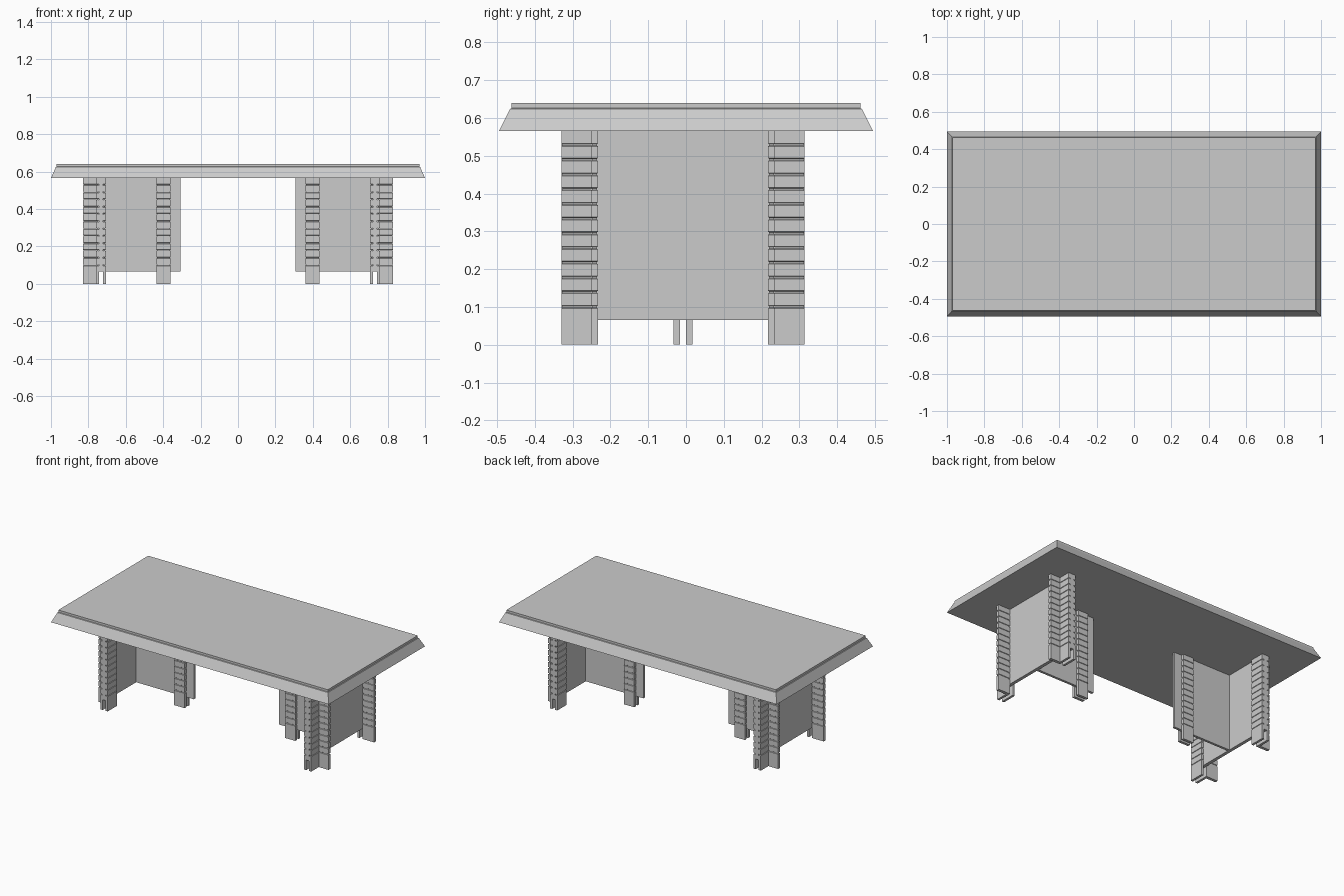
import bpy, bmesh

if "Cube" in bpy.data.objects:
    bpy.data.objects.remove(bpy.data.objects["Cube"])

Z_TOP = 0.565   # underside of the table top


def loft(name, rings):
    """Closed solid through rectangular rings (x0, x1, y0, y1, z)."""
    bm = bmesh.new()
    loops = [[bm.verts.new(p) for p in ((x0, y0, z), (x1, y0, z), (x1, y1, z), (x0, y1, z))]
             for x0, x1, y0, y1, z in rings]
    for a, b in zip(loops, loops[1:]):
        for i in range(4):
            j = (i + 1) % 4
            bm.faces.new((a[i], a[j], b[j], b[i]))
    bm.faces.new(loops[0][::-1])
    bm.faces.new(loops[-1])
    bmesh.ops.recalc_face_normals(bm, faces=bm.faces)
    me = bpy.data.meshes.new(name)
    bm.to_mesh(me)
    bm.free()
    ob = bpy.data.objects.new(name, me)
    bpy.context.collection.objects.link(ob)
    return ob


def span(side, a, b):
    return sorted((side * a, side * b))


def panel(name, xs, ys):
    return loft(name, [(*xs, *ys, 0.066), (*xs, *ys, Z_TOP)])


def leg_plate(name, xs, ys, d=0.003):
    """Upright leg flange with small horizontal grooves."""
    inner = (xs[0] + d, xs[1] - d, ys[0] + d, ys[1] - d)
    rings = [(*xs, *ys, 0)]
    for i in range(12):
        z = 0.10 + i * 0.039
        rings += [(*xs, *ys, z - 0.004), (*inner, z - 0.002),
                  (*inner, z + 0.002), (*xs, *ys, z + 0.004)]
    rings.append((*xs, *ys, Z_TOP))
    return loft(name, rings)


# table top with sloping edge and thin upright rim
loft("table_top", [(-s, s, -w, w, z) for s, w, z in
                   ((1.0, 0.495, Z_TOP), (0.974, 0.466, 0.624),
                    (0.97, 0.462, 0.626), (0.97, 0.462, 0.64))])

YC = -0.008  # centre line of the pedestals
for side, tag in ((-1, "left"), (1, "right")):
    # T-shaped pedestal panels
    panel(f"{tag}_cross_panel", span(side, 0.722, 0.743), (YC - 0.322, YC + 0.322))
    panel(f"{tag}_stem_panel", span(side, 0.307, 0.725), (YC - 0.008, YC + 0.008))

    # inner leg: a pair of plates clamping the stem panel
    for s, t in ((-1, "front"), (1, "back")):
        ys = sorted((YC + s * 0.008, YC + s * 0.025))
        leg_plate(f"{tag}_inner_leg_{t}", span(side, 0.361, 0.436), ys)

        # outer legs: inside plate plus an outside angle
        ys = sorted((YC + s * 0.225, YC + s * 0.322))
        leg_plate(f"{tag}_{t}_leg_inside", span(side, 0.707, 0.722), ys)
        leg_plate(f"{tag}_{t}_leg_outside", span(side, 0.743, 0.758), ys)
        ys = sorted((YC + s * 0.225, YC + s * 0.244))
        leg_plate(f"{tag}_{t}_leg_flange", span(side, 0.743, 0.828), ys)
